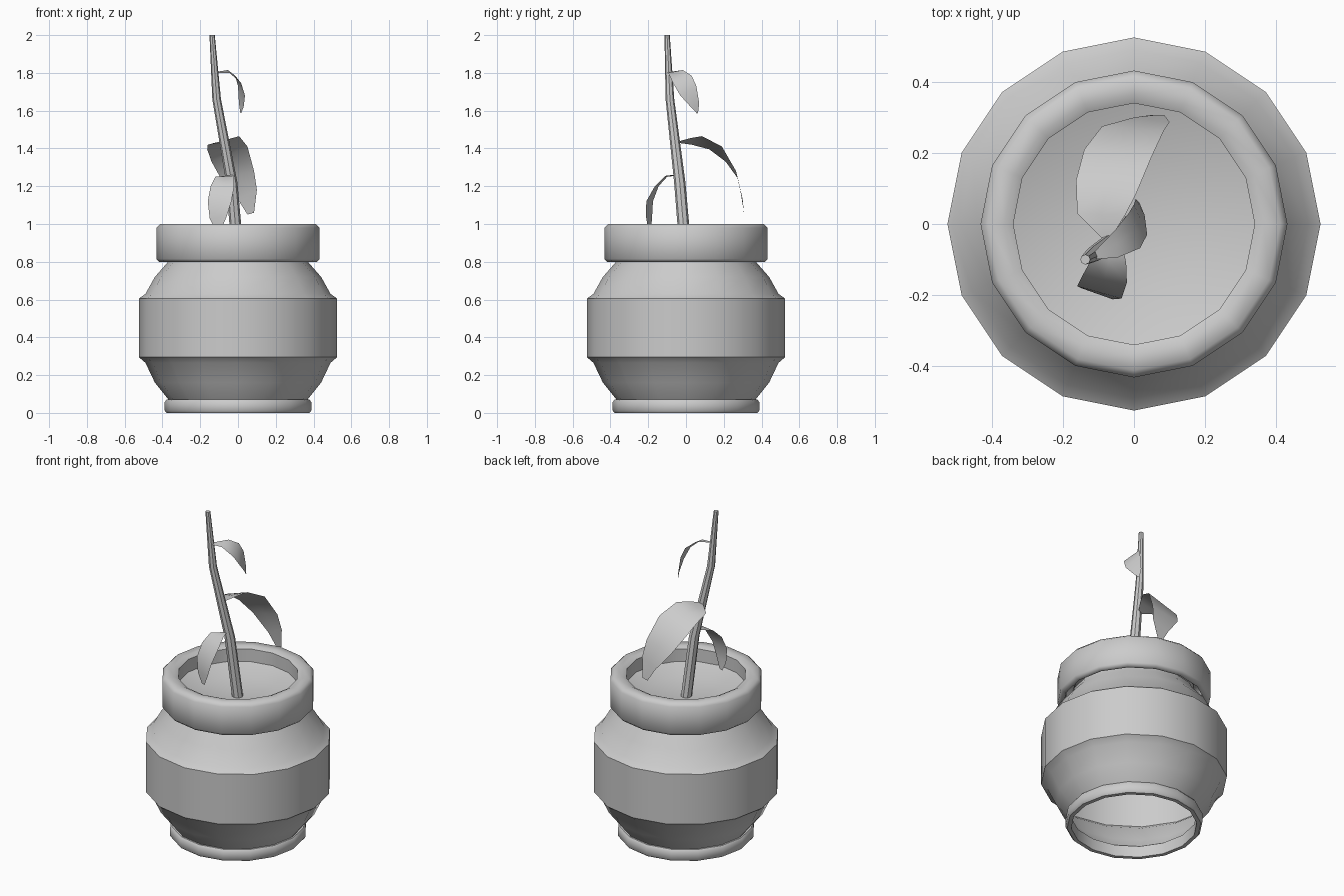
import bpy, bmesh, math
from mathutils import Vector

if "Cube" in bpy.data.objects:
    bpy.data.objects.remove(bpy.data.objects["Cube"])


def finish(name, bm, angle=40):
    bmesh.ops.remove_doubles(bm, verts=bm.verts, dist=1e-4)
    bmesh.ops.recalc_face_normals(bm, faces=bm.faces)
    me = bpy.data.meshes.new(name)
    bm.to_mesh(me)
    bm.free()
    ob = bpy.data.objects.new(name, me)
    bpy.context.collection.objects.link(ob)
    bpy.ops.object.select_all(action='DESELECT')
    ob.select_set(True)
    bpy.context.view_layer.objects.active = ob
    bpy.ops.object.shade_smooth_by_angle(angle=math.radians(angle))
    return ob


def bridge(bm, rings, closed=True):
    for a, b in zip(rings, rings[1:]):
        n = len(a)
        for i in range(n if closed else n - 1):
            j = (i + 1) % n
            bm.faces.new((a[i], a[j], b[j], b[i]))


def lathe(name, profile, sides=16, cap=False, angle=40):
    bm = bmesh.new()
    rings = [[bm.verts.new((r * math.cos(2 * math.pi * i / sides),
                            r * math.sin(2 * math.pi * i / sides), z))
              for i in range(sides)] for r, z in profile]
    bridge(bm, rings)
    if cap:  # fan to a centre point
        c = bm.verts.new((0, 0, cap))
        last = rings[-1]
        for i in range(sides):
            bm.faces.new((last[i], last[(i + 1) % sides], c))
    return finish(name, bm, angle)


# Pot: foot ring, bellied body and thick overhanging rim
lathe("pot_foot", [(.36, .07), (.378, .07), (.388, .058), (.388, .012),
                   (.378, 0), (.355, 0), (.355, .07)])
lathe("pot_body", [(.36, .06), (.44, .16), (.49, .265), (.525, .295),
                   (.525, .605), (.49, .63), (.44, .72), (.37, .80), (.35, .84)])
lathe("pot_rim", [(.385, .85), (.40, .80), (.418, .80), (.432, .815), (.432, .98),
                  (.412, 1.0), (.365, 1.0), (.34, .988), (.34, .89)], angle=50)

# Hollowed soil surface
lathe("soil", [(.342, .91), (.22, .87)], cap=.85, angle=60)

# Stem: tapered bent tube
path = [(0, 0, .83, .032), (-.033, -.033, 1.22, .03),
        (-.113, -.085, 1.66, .023), (-.137, -.1, 2.0, .014)]
bm = bmesh.new()
rings = [[bm.verts.new((x + r * math.cos(i * math.pi / 4),
                        y + r * math.sin(i * math.pi / 4), z))
          for i in range(8)] for x, y, z, r in path]
bridge(bm, rings)
bm.faces.new(rings[-1])
bm.faces.new(rings[0][::-1])
finish("stem", bm)


# Leaves: thin curled blades given by left and right edge points
def leaf(name, left, right):
    bm = bmesh.new()
    rows = []
    for l, r in zip(left, right):
        l, r = Vector(l), Vector(r)
        rows.append([bm.verts.new(p) for p in (l, (l + r) / 2, r)])
    bridge(bm, rows, closed=False)
    return finish(name, bm, 60)


leaf("large_leaf",
     [(-.085, -.045, 1.43), (-.16, .03, 1.42), (-.163, .124, 1.395),
      (-.14, .21, 1.33), (-.09, .275, 1.24), (0, .30, 1.13), (.05, .307, 1.05)],
     [(-.06, -.03, 1.44), (-.025, .025, 1.455), (.006, .085, 1.465),
      (.05, .19, 1.41), (.085, .265, 1.28), (.10, .287, 1.18), (.085, .307, 1.06)])
leaf("upper_leaf",
     [(-.118, -.085, 1.805), (-.053, -.017, 1.815), (-.015, .03, 1.785),
      (0, .055, 1.73), (.005, .07, 1.64), (.012, .064, 1.59)],
     [(-.118, -.1, 1.80), (-.045, -.094, 1.80), (.017, -.068, 1.745),
      (.037, -.03, 1.68), (.03, .025, 1.62), (.016, .058, 1.585)])
leaf("lower_leaf",
     [(-.06, -.06, 1.255), (-.12, -.10, 1.25), (-.145, -.145, 1.20),
      (-.16, -.175, 1.12), (-.15, -.18, 1.03), (-.12, -.185, .97)],
     [(-.03, -.07, 1.26), (-.022, -.11, 1.255), (-.02, -.165, 1.20),
      (-.035, -.21, 1.12), (-.06, -.212, 1.04), (-.09, -.20, .97)])
